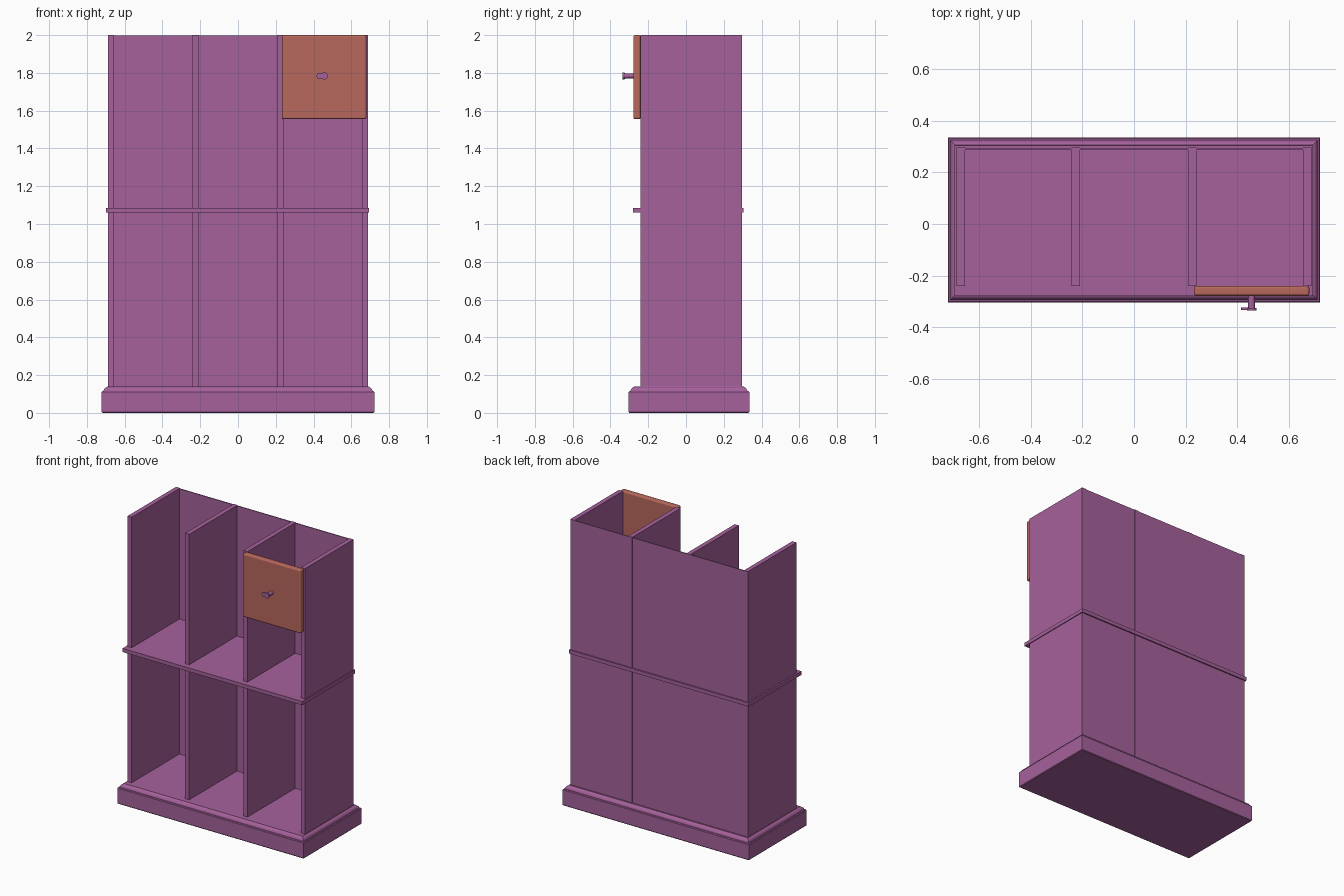
import bpy, bmesh, math
from mathutils import Matrix

if "Cube" in bpy.data.objects:
    bpy.data.objects.remove(bpy.data.objects["Cube"])


def material(name, color):
    m = bpy.data.materials.new(name)
    m.diffuse_color = color
    m.use_nodes = True
    m.node_tree.nodes["Principled BSDF"].inputs["Base Color"].default_value = m.diffuse_color
    return m


PURPLE = material("purple_paint", (0.38, 0.12, 0.33, 1))
ORANGE = material("terracotta_paint", (0.48, 0.14, 0.11, 1))


def finish(name, bm, mat):
    bmesh.ops.recalc_face_normals(bm, faces=bm.faces)
    me = bpy.data.meshes.new(name)
    bm.to_mesh(me)
    bm.free()
    me.materials.append(mat)
    ob = bpy.data.objects.new(name, me)
    bpy.context.collection.objects.link(ob)
    return ob


def box(name, x, y, z, mat=PURPLE, bevel=0):
    bm = bmesh.new()
    bmesh.ops.create_cube(bm, size=1)
    for v in bm.verts:
        v.co = [r[0] + (c + 0.5) * (r[1] - r[0]) for c, r in zip(v.co, (x, y, z))]
    ob = finish(name, bm, mat)
    if bevel:
        mod = ob.modifiers.new("bevel", 'BEVEL')
        mod.width, mod.segments = bevel, 3
    return ob


def cylinder(bm, x, z, y0, y1, r):
    m = Matrix.Translation((x, (y0 + y1) / 2, z)) @ Matrix.Rotation(math.pi / 2, 4, 'X')
    bmesh.ops.create_cone(bm, cap_ends=True, segments=24, radius1=r, radius2=r,
                          depth=y1 - y0, matrix=m)


# Plinth: moulded profile of (inset, height) swept round a rectangle
profile = [(.004, 0), (0, .005), (0, .11), (.004, .115), (.01, .115),
           (.012, .123), (.018, .132), (.027, .137), (.029, .14)]
bm = bmesh.new()
rings = []
for d, z in profile:
    x, y0, y1 = .722 - d, -.304 + d, .335 - d
    rings.append([bm.verts.new(p) for p in
                  ((-x, y0, z), (x, y0, z), (x, y1, z), (-x, y1, z))])
for a, b in zip(rings, rings[1:]):
    for i in range(4):
        j = (i + 1) % 4
        bm.faces.new((a[i], a[j], b[j], b[i]))
bm.faces.new(rings[0][::-1])
bm.faces.new(rings[-1])
finish("plinth", bm, PURPLE)

# Upright panels, back and shelf
uprights = {"left_side": -.672, "left_divider": -.226,
            "right_divider": .226, "right_side": .672}
for name, x in uprights.items():
    box(name, (x - .016, x + .016), (-.24, .296), (.135, 2))
box("back_panel", (-.68, .68), (.288, .295), (.135, 1.998))
box("middle_shelf", (-.699, .694), (-.28, .304), (1.06, 1.086))

# Drawer front
box("drawer_front", (.232, .68), (-.279, -.24), (1.555, 2), ORANGE, .01)

# Knob: stem with an elongated two-lobed head
bm = bmesh.new()
cylinder(bm, .456, 1.784, -.33, -.275, .013)
cylinder(bm, .457, 1.784, -.335, -.326, .019)
cylinder(bm, .432, 1.784, -.333, -.324, .016)
knob = finish("drawer_knob", bm, PURPLE)

bpy.context.view_layer.objects.active = knob
knob.select_set(True)
bpy.ops.object.shade_smooth_by_angle()
